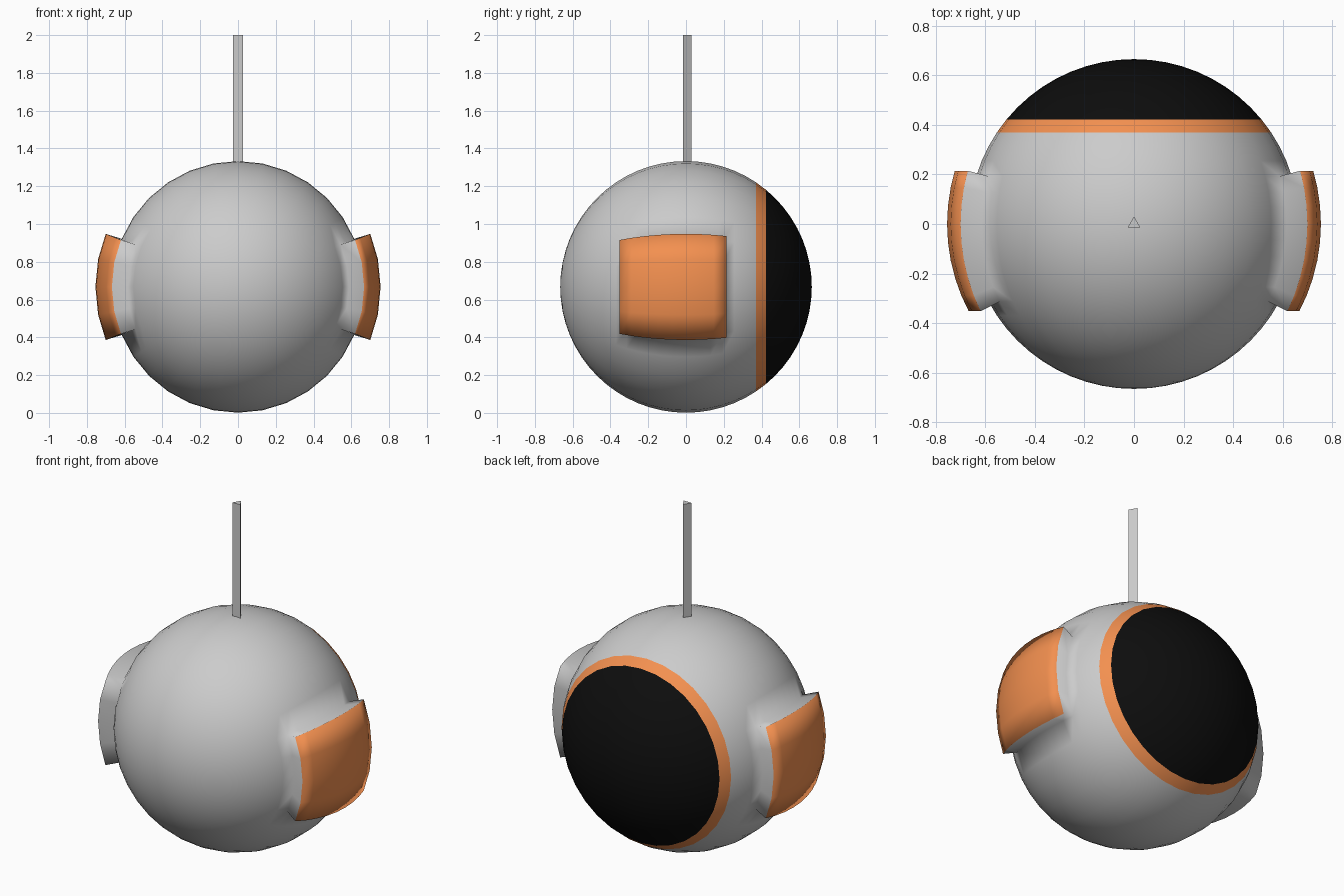
import bpy, bmesh, math
from mathutils import Matrix, Vector

if "Cube" in bpy.data.objects:
    bpy.data.objects.remove(bpy.data.objects["Cube"])

R, CZ = 0.666, 0.667          # shell radius and centre height
PAD = 0.089                   # thickness of the side pads
STEP = math.pi / 32           # one ring of the sphere


def material(name, rgb):
    m = bpy.data.materials.new(name)
    m.diffuse_color = (*rgb, 1)
    m.use_nodes = True
    m.node_tree.nodes["Principled BSDF"].inputs["Base Color"].default_value = m.diffuse_color
    return m


def add_object(name, bm, mats=(), smooth=False):
    bmesh.ops.recalc_face_normals(bm, faces=bm.faces[:])
    mesh = bpy.data.meshes.new(name)
    for f in bm.faces:
        f.smooth = smooth
    bm.to_mesh(mesh)
    bm.free()
    for m in mats:
        mesh.materials.append(m)
    ob = bpy.data.objects.new(name, mesh)
    bpy.context.collection.objects.link(ob)
    return ob


def raise_pad(bm, side):
    """Extrude a square patch on one side of the sphere outward along its own normals."""
    patch = []
    for f in bm.faces:
        c = f.calc_center_median()
        polar = math.acos(c.y / c.length)
        if 13 * STEP < polar < 21 * STEP and abs(math.atan2(c.z, c.x * side)) < 4 * STEP:
            patch.append(f)
    geom = bmesh.ops.extrude_face_region(bm, geom=patch)["geom"]
    top = [g for g in geom if isinstance(g, bmesh.types.BMFace)]
    old = [f for f in patch if f.is_valid and f not in top]
    if old:
        bmesh.ops.delete(bm, geom=old, context='FACES')
    top_set = set(top)
    offsets = {}
    for f in top:
        f.normal_update()
        f.material_index = 1
    for v in {v for f in top for v in f.verts}:
        n = sum((f.normal for f in v.link_faces if f in top_set), Vector()).normalized()
        if n.dot(v.co) < 0:
            n = -n
        offsets[v] = n * PAD
    for v, d in offsets.items():
        v.co += d


orange = material("orange", (0.9, 0.28, 0.08))
black = material("black", (0.004, 0.004, 0.004))

# Round shell with its pole on y: black cap, orange ring and two side pads
bm = bmesh.new()
bmesh.ops.create_uvsphere(bm, u_segments=32, v_segments=32, radius=R,
                          matrix=Matrix.Rotation(math.pi / 2, 4, 'X'))
for f in bm.faces:
    c = f.calc_center_median()
    polar = math.acos(c.y / c.length)
    f.material_index = 2 if polar < 9 * STEP else 1 if polar < 10 * STEP else 0
for side in (1, -1):
    raise_pad(bm, side)
shell = add_object("round_shell", bm, (None, orange, black), smooth=True)
shell.location.z = CZ

# Three-sided antenna rod
bm = bmesh.new()
pts = [(0.03 * math.cos(a), 0.03 * math.sin(a))
       for a in (math.radians(90 + 120 * i) for i in range(3))]
base = bm.faces.new([bm.verts.new((x, y, 1.3)) for x, y in pts])
geom = bmesh.ops.extrude_face_region(bm, geom=[base], use_keep_orig=True)["geom"]
for v in geom:
    if isinstance(v, bmesh.types.BMVert):
        v.co.z = 2.0
add_object("antenna_rod", bm)
